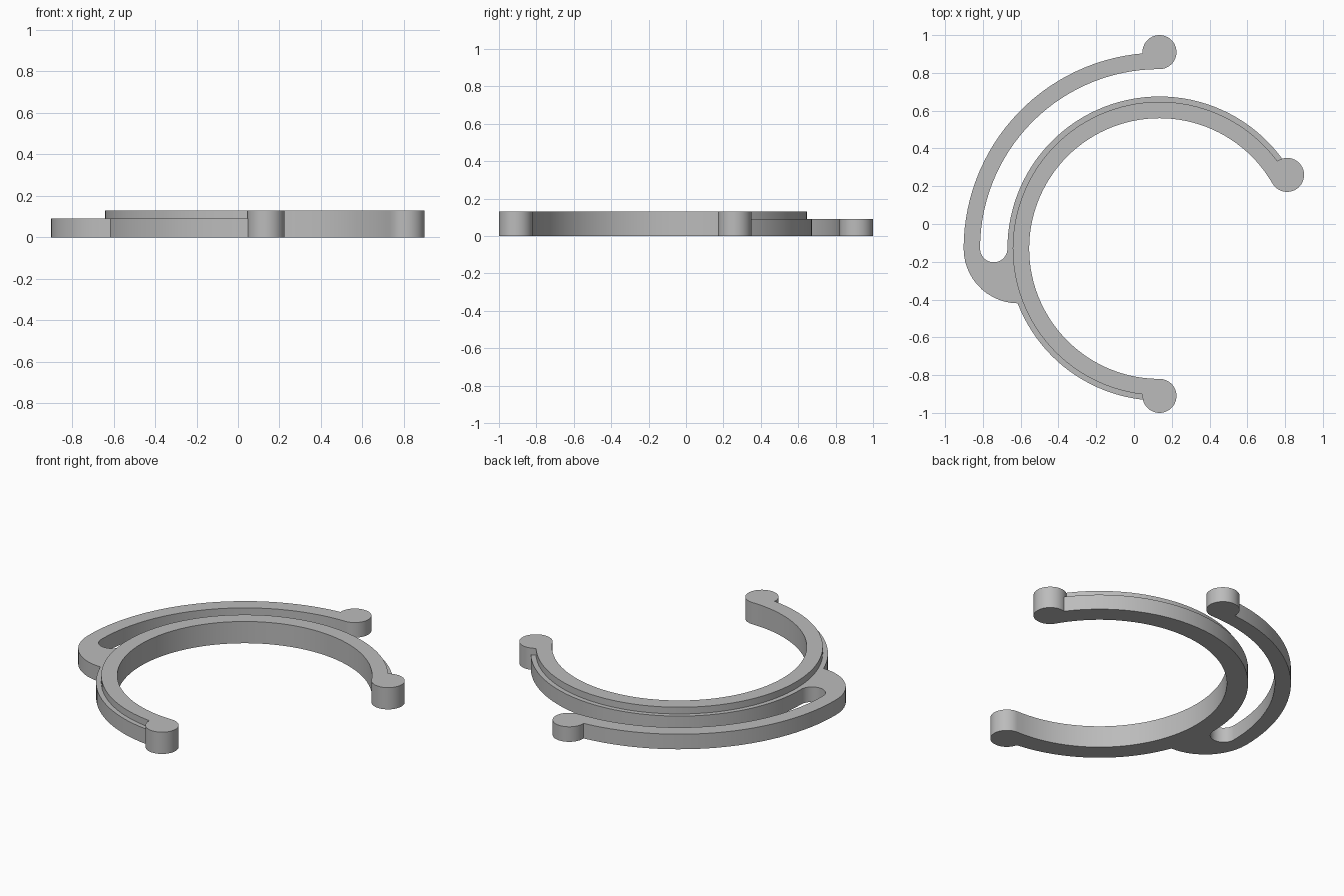
import bpy, bmesh
from math import cos, sin, acos, atan2, degrees, radians, ceil

if "Cube" in bpy.data.objects:
    bpy.data.objects.remove(bpy.data.objects["Cube"])

grey = bpy.data.materials.new("plain grey")
grey.use_nodes = True
grey.diffuse_color = (0.5, 0.5, 0.5, 1)
grey.node_tree.nodes["Principled BSDF"].inputs["Base Color"].default_value = (0.5, 0.5, 0.5, 1)

CENTRE = (0.135, -0.13)
KNOB = 0.09                              # knob radius
RING_IN, RING_OUT, LIP_OUT = 0.69, 0.777, 0.805
ARM_IN, ARM_OUT = 0.95, 1.037
FILLET = 0.29
RING_TOP, ARM_TOP = 0.13, 0.09


def polar(r, a, c=CENTRE):
    return (c[0] + r * cos(radians(a)), c[1] + r * sin(radians(a)))


def arc(r, a0, a1, c=CENTRE):
    n = max(2, ceil(abs(a1 - a0) / (3 if r > 0.4 else 7)))
    return [polar(r, a0 + (a1 - a0) * i / n, c) for i in range(n + 1)]


def meet(r, d, b):
    """Angle off the axis where circle r crosses a circle b centred at distance d."""
    return degrees(acos((r * r + d * d - b * b) / (2 * r * d)))


def direction(c, p):
    return degrees(atan2(p[1] - c[1], p[0] - c[0])) % 360


def start_knob(a, r_in, r_out):
    """Knob at the clockwise end of a band, from its inner edge to its outer edge."""
    d = r_in + KNOB
    c = polar(d, a)
    end = direction(c, polar(r_out, a + meet(r_out, d, KNOB)))
    start = a + 180
    return arc(KNOB, start, start + (end - start) % 360, c)


def end_knob(a, r_in, r_out):
    """Knob at the counterclockwise end, from its outer edge to its inner edge."""
    d = r_in + KNOB
    c = polar(d, a)
    start = direction(c, polar(r_out, a - meet(r_out, d, KNOB)))
    return arc(KNOB, start, start + (a + 180 - start) % 360, c)


def extrude(name, outline, height):
    """Prism standing on the ground with smooth curved walls."""
    pts = []
    for p in outline:
        if not pts or abs(p[0] - pts[-1][0]) + abs(p[1] - pts[-1][1]) > 1e-4:
            pts.append(p)
    if abs(pts[0][0] - pts[-1][0]) + abs(pts[0][1] - pts[-1][1]) < 1e-4:
        pts.pop()
    bm = bmesh.new()
    base = bm.faces.new([bm.verts.new((x, y, 0)) for x, y in pts])
    top = bmesh.ops.extrude_face_region(bm, geom=[base], use_keep_orig=True)["geom"]
    for v in top:
        if isinstance(v, bmesh.types.BMVert):
            v.co.z = height
    bmesh.ops.recalc_face_normals(bm, faces=bm.faces[:])
    mesh = bpy.data.meshes.new(name)
    bm.to_mesh(mesh)
    bm.free()
    mesh.materials.append(grey)
    ob = bpy.data.objects.new(name, mesh)
    bpy.context.collection.objects.link(ob)
    bpy.ops.object.select_all(action="DESELECT")
    ob.select_set(True)
    bpy.context.view_layer.objects.active = ob
    bpy.ops.object.shade_smooth_by_angle(angle=radians(30))


RING_D = RING_IN + KNOB
ring_gap = meet(RING_OUT, RING_D, KNOB)
lip_gap = meet(LIP_OUT, RING_D, KNOB)
arm_gap = meet(ARM_OUT, ARM_IN + KNOB, KNOB)

# Open ring with a knob at each end
extrude("open_ring",
        start_knob(30, RING_IN, RING_OUT)
        + arc(RING_OUT, 30 + ring_gap, 270 - ring_gap)
        + end_knob(270, RING_IN, RING_OUT)
        + arc(RING_IN, 270, 30), RING_TOP)

# Lower lip around the ring, joined to the outer spring arm by a rounded web
slot_r = (ARM_IN - LIP_OUT) / 2
slot_c = polar(LIP_OUT + slot_r, 180)
web_d = ARM_OUT - FILLET
web_c = polar(web_d, 180)
web_a = 180 + meet(LIP_OUT, web_d, FILLET)
extrude("lip_and_spring_arm",
        arc(LIP_OUT, 30 + lip_gap, 180)
        + arc(slot_r, 0, -180, slot_c)
        + arc(ARM_IN, 180, 90)
        + start_knob(90, ARM_IN, ARM_OUT)
        + arc(ARM_OUT, 90 + arm_gap, 180)
        + arc(FILLET, 180, direction(web_c, polar(LIP_OUT, web_a)), web_c)
        + arc(LIP_OUT, web_a, 270 - lip_gap)
        + arc(RING_OUT, 270 - ring_gap, 30 + ring_gap), ARM_TOP)
